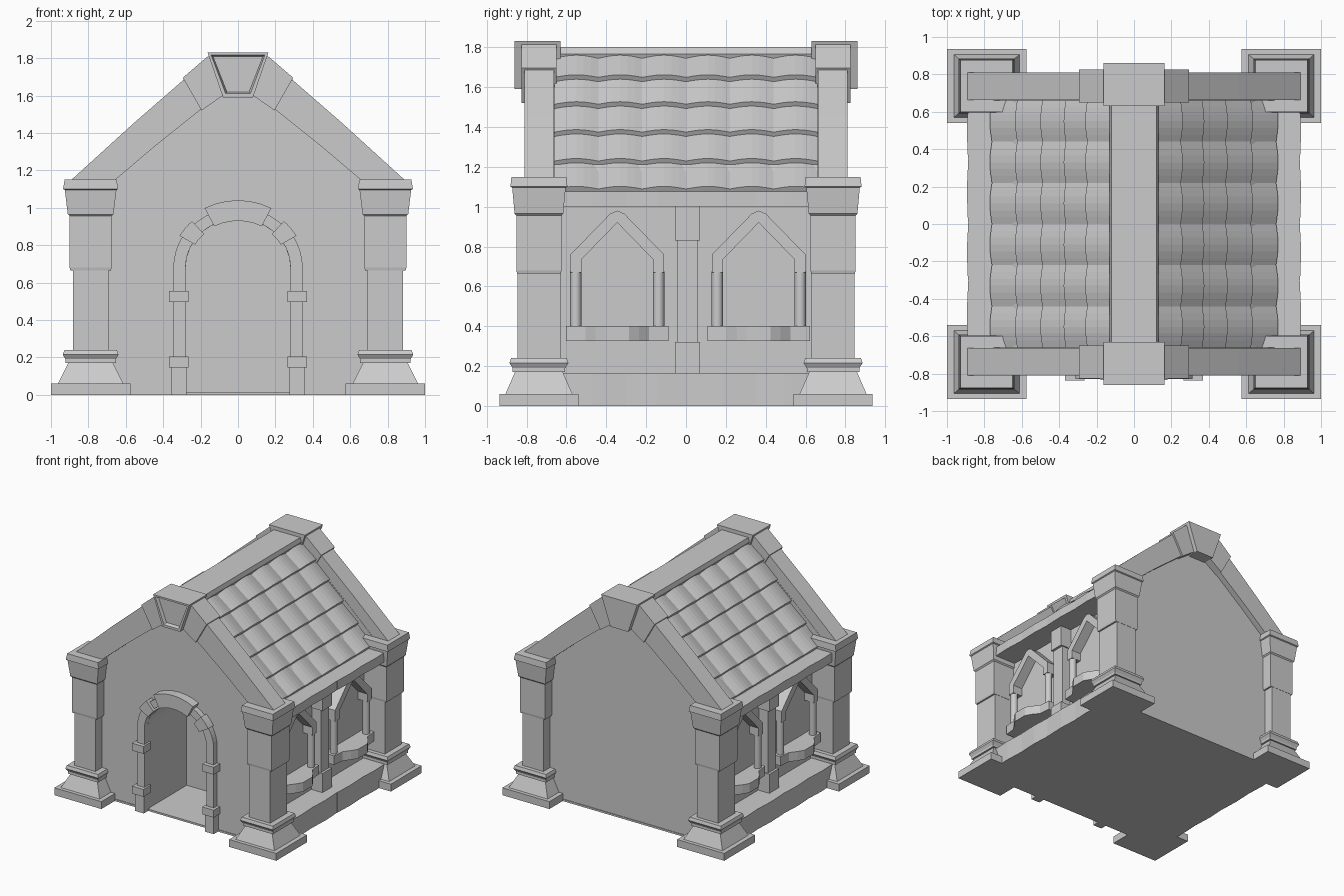
import bpy, bmesh
from math import sin, cos, pi, radians

if "Cube" in bpy.data.objects:
    bpy.data.objects.remove(bpy.data.objects["Cube"])


def finish(name, bm):
    bmesh.ops.recalc_face_normals(bm, faces=bm.faces)
    me = bpy.data.meshes.new(name)
    bm.to_mesh(me)
    bm.free()
    ob = bpy.data.objects.new(name, me)
    bpy.context.collection.objects.link(ob)
    return ob


def loft(name, rings):
    """Skin a list of equal-length closed rings and cap both ends."""
    bm = bmesh.new()
    vs = [[bm.verts.new(p) for p in r] for r in rings]
    n = len(vs[0])
    for a, b in zip(vs, vs[1:]):
        for i in range(n):
            bm.faces.new((a[i], a[(i + 1) % n], b[(i + 1) % n], b[i]))
    bm.faces.new(vs[0])
    bm.faces.new(vs[-1])
    return finish(name, bm)


def prism(name, pts, axis, a, b):
    """Extrude a 2D outline along an axis: x (y,z), y (x,z) or z (x,y)."""
    put = {'x': lambda p, t: (t, p[0], p[1]),
           'y': lambda p, t: (p[0], t, p[1]),
           'z': lambda p, t: (p[0], p[1], t)}[axis]
    return loft(name, [[put(p, t) for p in pts] for t in (a, b)])


def box(name, x0, x1, y0, y1, z0, z1):
    return prism(name, [(x0, y0), (x1, y0), (x1, y1), (x0, y1)], 'z', z0, z1)


def flip(pts, s):
    return [(s * x, z) for x, z in pts]


def arch(deg, off=0.0):
    t = radians(deg)
    return ((0.28 + off) * cos(t), 0.68 + (0.26 + off) * sin(t))


# Doorway outline, cut straight into the wall outlines
door = [(0.28, 0)] + [arch(d) for d in range(0, 181, 12)] + [(-0.28, 0)]
gable_top = [(0.75, 1.15), (0.5, 1.38), (0.24, 1.6), (0.06, 1.68)]
gable = [(0.75, 0)] + gable_top + flip(gable_top[::-1], -1) + [(-0.75, 0)]
body = [(0.7, 0), (0.7, 1.05), (-0.7, 1.05), (-0.7, 0)]

# Walls and floor
prism("front_gable_wall", gable + door[::-1], 'y', -0.76, -0.66)
prism("back_gable_wall", gable, 'y', 0.66, 0.76)
prism("front_body", body + door[::-1], 'y', -0.66, -0.26)
prism("back_body", body, 'y', -0.26, 0.66)
box("floor", -0.58, 0.58, -0.765, 0.765, 0, 0.015)

# Roof core and ridge
prism("roof_core", [(-0.765, 1.0), (0.765, 1.0), (0.765, 1.065), (0.1, 1.72),
                    (-0.1, 1.72), (-0.765, 1.065)], 'y', -0.67, 0.67)
prism("ridge_cap", [(-0.12, 1.8), (0.12, 1.8), (0.13, 1.765), (0.1, 1.69),
                    (-0.1, 1.69), (-0.13, 1.765)], 'y', -0.66, 0.66)

# Overlapping rows of rounded tiles
edges = [(0.1, 1.8), (0.255, 1.655), (0.37, 1.52), (0.495, 1.38),
         (0.63, 1.235), (0.765, 1.095)]
for s, side in ((1, "right"), (-1, "left")):
    for r, ((xa, za), (xb, zb)) in enumerate(zip(edges, edges[1:])):
        rings = []
        for i in range(37):
            y = -0.66 + 1.32 * i / 36
            h = 0.017 * abs(sin(pi * i / 6)) - 0.008
            prof = [(xa - 0.02, za - 0.015), (xb, zb), (xb - 0.014, zb - 0.026),
                    (xa - 0.03, za - 0.05)]
            rings.append([(s * (x + 0.65 * h), y, z + 0.75 * h) for x, z in prof])
        loft(f"{side}_tile_row_{r + 1}", rings)

# Gable copings: two slope stones, a thicker block and a keystone
slope = [[(0.89, 1.15), (0.56, 1.45), (0.455, 1.32), (0.655, 1.15)],
         [(0.56, 1.45), (0.29, 1.685), (0.18, 1.54), (0.455, 1.32)]]
block = [(0.295, 1.695), (0.155, 1.815), (0.08, 1.6), (0.195, 1.52)]
key = [(0.163, 1.83), (-0.163, 1.83), (-0.08, 1.59), (0.08, 1.59)]
for f, end in ((-1, "front"), (1, "back")):
    for s, side in ((1, "right"), (-1, "left")):
        for k, q in enumerate(slope):
            prism(f"{end}_{side}_coping_{k + 1}", flip(q, s), 'y', f * 0.81, f * 0.662)
        prism(f"{end}_{side}_coping_block", flip(block, s), 'y', f * 0.825, f * 0.65)
    ob = prism(f"{end}_keystone", key, 'y', f * 0.86, f * 0.63)
    if f < 0:  # recessed panel with a flat border on the front keystone
        bm = bmesh.new()
        bm.from_mesh(ob.data)
        face = min(bm.faces, key=lambda q: q.calc_center_median().y)
        bmesh.ops.inset_region(bm, faces=[face], thickness=0.024, depth=0)
        bmesh.ops.inset_region(bm, faces=[face], thickness=0.012, depth=0)
        bmesh.ops.translate(bm, verts=face.verts, vec=(0, 0.025, 0))
        bm.to_mesh(ob.data)
        bm.free()

# Corner pillars: (z, half x, half y)
sections = [(0, .212, .198), (.06, .212, .198), (.06, .175, .168), (.17, .12, .12),
            (.17, .135, .132), (.19, .135, .132), (.215, .149, .148), (.24, .14, .14),
            (.24, .095, .108), (.665, .095, .108), (.665, .108, .110), (.68, .112, .113),
            (.955, .112, .113), (.965, .122, .122),
            (1.095, .138, .134), (1.1, .147, .143), (1.15, .139, .138)]
for sx, side in ((1, "right"), (-1, "left")):
    for sy, end in ((-1, "front"), (1, "back")):
        cx, cy = sx * 0.788, sy * 0.738
        loft(f"{end}_{side}_pillar",
             [[(cx + i * hx, cy + j * hy, z) for i, j in ((-1, -1), (1, -1), (1, 1), (-1, 1))]
              for z, hx, hy in sections])


# Door surround: curved stones, legs and projecting blocks
def voussoir(name, d0, d1, inner, outer, front, n=6):
    a = [d0 + (d1 - d0) * i / n for i in range(n + 1)]
    pts = [arch(d, inner) for d in a] + [arch(d, outer) for d in a[::-1]]
    prism(name, pts, 'y', front, -0.74)


voussoir("door_keystone", 62, 118, -0.01, 0.1, -0.835)
for s, side in ((1, "right"), (-1, "left")):
    for k, (d0, d1, i, o, y) in enumerate([(0, 30, 0, .065, -.805), (30, 47, -.015, .08, -.83),
                                           (47, 64, 0, .06, -.805)]):
        if s < 0:
            d0, d1 = 180 - d1, 180 - d0
        voussoir(f"door_{side}_arch_{k + 1}", d0, d1, i, o, y)
    for part, x0, x1, y, z0, z1 in (("leg", .28, .345, -.805, 0, .69),
                                    ("foot", .275, .355, -.82, 0, .15),
                                    ("lower_block", .265, .368, -.838, .145, .205),
                                    ("upper_block", .265, .368, -.838, .495, .555)):
        box(f"door_{side}_{part}", s * x0, s * x1, y, -0.74, z0, z1)

# Side details: base stones, eave stones, centre post, windows
for s, side in ((1, "right"), (-1, "left")):
    cuts = [-0.64, -0.3, 0.01, 0.35, 0.64]
    for k, (a, b) in enumerate(zip(cuts, cuts[1:])):
        plan = [(s * 0.6, a), (s * 0.888, a), (s * 0.894, (a + b) / 2), (s * 0.886, b), (s * 0.6, b)]
        prism(f"{side}_base_stone_{k + 1}", plan, 'z', 0, 0.165)
        prism(f"{side}_eave_stone_{k + 1}", plan, 'z', 1.0, 1.075)

    box(f"{side}_post", s * 0.6, s * 0.78, -0.045, 0.06, 0.16, 1.01)
    box(f"{side}_post_foot", s * 0.6, s * 0.80, -0.055, 0.07, 0.16, 0.32)
    box(f"{side}_post_head", s * 0.6, s * 0.80, -0.055, 0.07, 0.83, 1.005)

    for c, which in ((-0.345, "front"), (0.365, "back")):
        name = f"{side}_{which}_window"
        outer = [(.235, .67), (.235, .76), (.035, .965), (0, .98),
                 (-.035, .965), (-.235, .76), (-.235, .67)]
        inner = [(-.18, .67), (-.18, .735), (0, .92), (.18, .735), (.18, .67)]
        prism(name + "_frame", [(c + y, z) for y, z in outer + inner], 'x', s * 0.69, s * 0.785)
        half = [(.6, .257), (.79, .257), (.80, .16), (.84, .11), (.87, .06)]
        plan = [(s * x, c + y) for x, y in half] + [(s * x, c - y) for x, y in half[::-1]]
        prism(name + "_sill", plan, 'z', 0.325, 0.4)
        for j in (-1, 1):
            circ = [(s * 0.755 + 0.028 * cos(pi * i / 8), c + j * 0.208 + 0.028 * sin(pi * i / 8))
                    for i in range(16)]
            col = prism(f"{name}_column_{'a' if j < 0 else 'b'}", circ, 'z', 0.395, 0.675)
            for p in col.data.polygons:
                p.use_smooth = len(p.vertices) == 4
